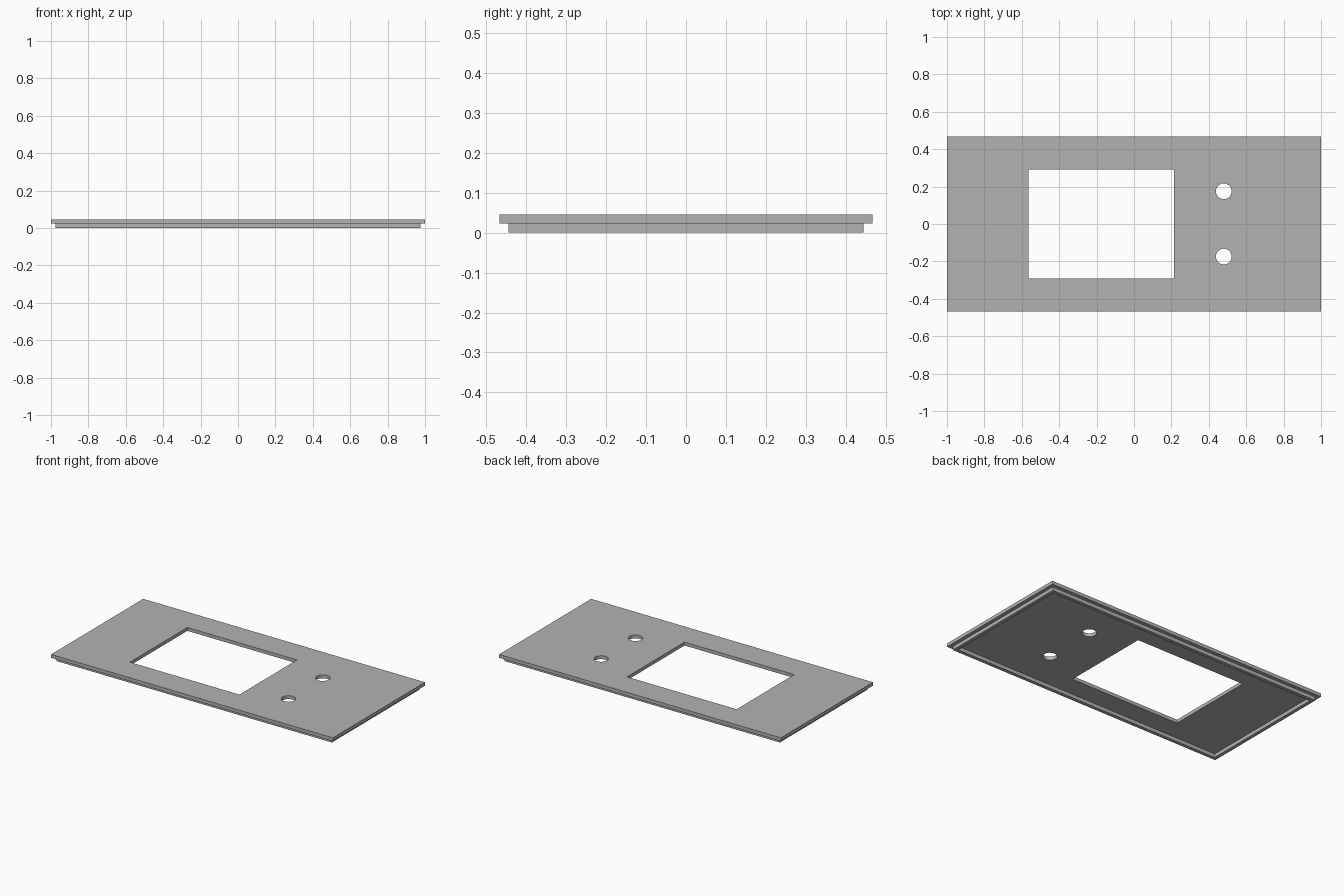
import bpy
import math

cube = bpy.data.objects.get("Cube")
if cube:
    bpy.data.objects.remove(cube, do_unlink=True)

grey = bpy.data.materials.new("light_grey")
colour = (0.45, 0.45, 0.45, 1)
grey.diffuse_color = colour
grey.use_nodes = True
grey.node_tree.nodes["Principled BSDF"].inputs["Base Color"].default_value = colour


def rectangle(x0, x1, y0, y1):
    return [(x0, y0), (x1, y0), (x1, y1), (x0, y1)]


def circle(x, y, radius, sides=32):
    angles = [math.tau * i / sides for i in range(sides)]
    return [(x + radius * math.cos(a), y + radius * math.sin(a)) for a in angles]


def slab(name, outlines, bottom, top):
    """Extrude an outer outline, with the other outlines left as openings."""
    curve = bpy.data.curves.new(name, "CURVE")
    curve.dimensions = "2D"
    curve.fill_mode = "BOTH"
    curve.extrude = (top - bottom) / 2
    for outline in outlines:
        spline = curve.splines.new("POLY")
        spline.points.add(len(outline) - 1)
        for point, (x, y) in zip(spline.points, outline):
            point.co = (x, y, 0, 1)
        spline.use_cyclic_u = True
    obj = bpy.data.objects.new(name, curve)
    obj.location.z = (bottom + top) / 2
    bpy.context.collection.objects.link(obj)
    bpy.ops.object.select_all(action="DESELECT")
    obj.select_set(True)
    bpy.context.view_layer.objects.active = obj
    bpy.ops.object.convert(target="MESH")
    obj = bpy.context.object
    obj.name = name
    obj.data.materials.clear()
    obj.data.materials.append(grey)
    bpy.ops.object.shade_smooth_by_angle(angle=math.radians(30))
    return obj


# Face plate with a display window and two round holes
slab("face_plate", [
    rectangle(-1, 1, -0.467, 0.467),
    rectangle(-0.564, 0.214, -0.291, 0.292),
    circle(0.48, 0.175, 0.042),
    circle(0.48, -0.174, 0.042),
], 0.023, 0.045)

# Thin locating rim under the plate, set in from its edge
slab("locating_rim", [
    rectangle(-0.977, 0.977, -0.444, 0.444),
    rectangle(-0.955, 0.955, -0.422, 0.422),
], 0, 0.023)
